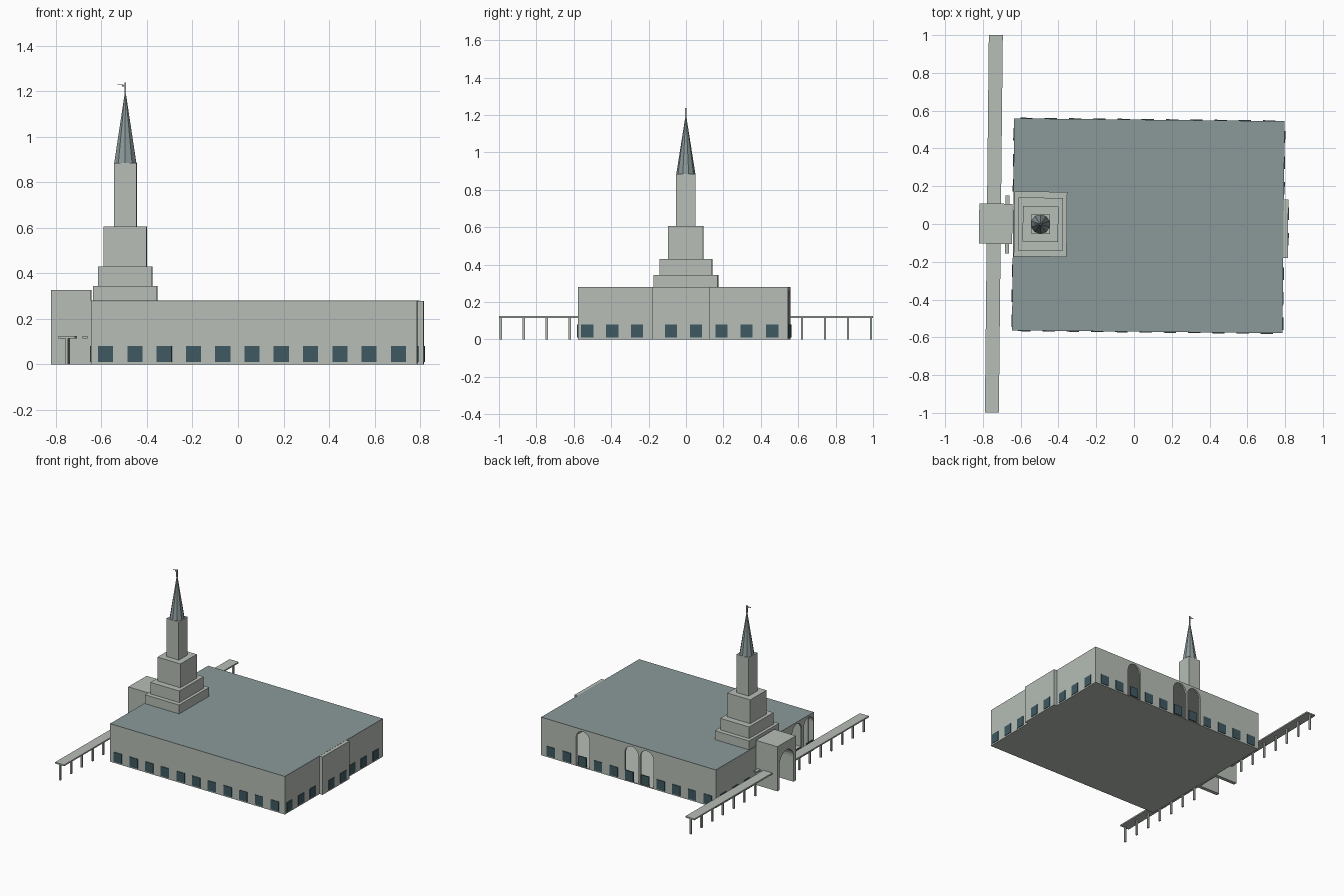
import bpy, bmesh, math
from mathutils import Matrix, Vector

cube = bpy.data.objects.get("Cube")
if cube:
    bpy.data.objects.remove(cube, do_unlink=True)

TURN = Matrix.Rotation(math.radians(-0.6), 4, 'Z')   # whole site is slightly turned


def material(name, r, g, b):
    m = bpy.data.materials.new(name)
    m.use_nodes = True
    m.diffuse_color = (r, g, b, 1)
    m.node_tree.nodes["Principled BSDF"].inputs["Base Color"].default_value = (r, g, b, 1)
    return m


STONE = material("pale stone", 0.47, 0.51, 0.47)
ROOF = material("blue grey roof", 0.26, 0.32, 0.32)
GLASS = material("dark blue glass", 0.05, 0.10, 0.12)


def finish(name, bm, mat):
    bmesh.ops.recalc_face_normals(bm, faces=bm.faces)
    bm.transform(TURN)
    mesh = bpy.data.meshes.new(name)
    bm.to_mesh(mesh)
    bm.free()
    mesh.materials.append(mat)
    obj = bpy.data.objects.new(name, mesh)
    bpy.context.collection.objects.link(obj)
    return obj


def add_box(bm, lo, hi):
    lo, hi = Vector(lo), Vector(hi)
    size = Matrix.Diagonal((*(hi - lo), 1))
    bmesh.ops.create_cube(bm, size=1, matrix=Matrix.Translation((lo + hi) / 2) @ size)


def boxes(name, mat, *pairs):
    bm = bmesh.new()
    for lo, hi in pairs:
        add_box(bm, lo, hi)
    return finish(name, bm, mat)


def arch(name, centre, width, height, depth, along):
    """Round-topped cutter; along is the axis it pierces."""
    bm = bmesh.new()
    r = width / 2
    outline = [(-r, -0.02), (r, -0.02)]
    for i in range(13):
        a = math.pi * i / 12
        outline.append((r * math.cos(a), height - r + r * math.sin(a)))
    if along == 'y':
        verts = [bm.verts.new((centre[0] + u, centre[1] - depth / 2, v)) for u, v in outline]
        push = Vector((0, depth, 0))
    else:
        verts = [bm.verts.new((centre[0] - depth / 2, centre[1] + u, v)) for u, v in outline]
        push = Vector((depth, 0, 0))
    face = bm.faces.new(verts)
    out = bmesh.ops.extrude_face_region(bm, geom=[face])["geom"]
    bmesh.ops.translate(bm, vec=push, verts=[g for g in out if isinstance(g, bmesh.types.BMVert)])
    return finish(name, bm, STONE)


def carve(obj, cutter):
    mod = obj.modifiers.new("cut", 'BOOLEAN')
    mod.operation = 'DIFFERENCE'
    mod.solver = 'EXACT'
    mod.object = cutter
    bpy.context.view_layer.objects.active = obj
    bpy.ops.object.modifier_apply(modifier=mod.name)
    bpy.data.objects.remove(cutter, do_unlink=True)


# Main hall: hollow shell with tall arched openings
X0, X1, Y0, Y1, H = -0.64, 0.792, -0.57, 0.5525, 0.28
W = 0.014
hall = boxes("hall_walls", STONE, ((X0, Y0, 0), (X1, Y1, H - 0.003)))
carve(hall, boxes("hollow", STONE, ((X0 + W, Y0 + W, 0.006), (X1 - W, Y1 - W, H - 0.012))))


def arch_floor_cut(centre, along):
    cutter = arch("arch_cutter", centre, 0.11, 0.265, 0.08, along)
    for v in cutter.data.vertices:
        v.co.z = max(v.co.z, 0.006)
    carve(hall, cutter)


for x in (0.45, 0.05, -0.075):
    arch_floor_cut((x, Y1), 'y')
for y in (-0.376, -0.51):
    arch_floor_cut((X0, y), 'x')
boxes("hall_roof", ROOF, ((X0, Y0, H - 0.003), (X1, Y1, H)))

# Shallow projecting bay on the end wall
BAY = 0.816
boxes("end_bay", STONE, ((X1 - 0.01, -0.172, 0), (BAY, 0.137, H - 0.001)))

# Windows in rows along every wall
T, HALF, LOW, HIGH = 0.004, 0.033, 0.01, 0.081
long_row = [-0.575 + 0.1285 * i for i in range(11)]
side_row = [-0.52, -0.386, -0.254, -0.072, 0.062, 0.198, 0.332, 0.469]
panes = []
for x in long_row:
    for y in (Y0, Y1):
        panes.append(((x - HALF, y - T, LOW), (x + HALF, y + T, HIGH)))
for y in side_row:
    wall = BAY if -0.17 < y < 0.13 else X1
    panes.append(((wall - T, y - HALF, LOW), (wall + T, y + HALF, HIGH)))
    if abs(y) > 0.15:
        panes.append(((X0 - T, y - HALF, LOW), (X0 + T, y + HALF, HIGH)))
boxes("windows", GLASS, *panes)

# Entrance porch with an arched passage
porch = boxes("entrance_porch", STONE, ((-0.82, -0.112, 0), (X0 - 0.004, 0.1, 0.328)))
carve(porch, arch("porch_cutter", (-0.76, -0.006), 0.16, 0.265, 0.21, 'x'))
boxes("porch_canopies", STONE,
      ((-0.682, 0.1, 0.114), (-0.66, 0.145, 0.124)),
      ((-0.682, -0.162, 0.114), (-0.66, -0.112, 0.124)))

# Covered walkways on both sides of the porch
XC = -0.742
boxes("walkway_roofs", STONE,
      ((XC - 0.037, 0.1, 0.114), (XC + 0.037, 0.992, 0.124)),
      ((XC - 0.037, -1.006, 0.114), (XC + 0.037, -0.112, 0.124)))
posts = []
for side in (-1, 1):
    for i in range(7):
        y = side * (0.99 - 0.123 * i) - 0.008
        posts.append(((XC - 0.006, y - 0.006, 0), (XC + 0.006, y + 0.006, 0.114)))
boxes("walkway_posts", STONE, *posts)

# Stepped tower: half width, half depth, bottom, top
CX, CY = -0.495, -0.006
tiers = [(0.14, 0.172, H, 0.345), (0.118, 0.14, 0.345, 0.43),
         (0.094, 0.094, 0.43, 0.605), (0.05, 0.051, 0.605, 0.885)]
for i, (a, b, low, high) in enumerate(tiers):
    boxes(f"tower_tier_{i + 1}", STONE, ((CX - a, CY - b, low), (CX + a, CY + b, high)))

# Faceted spire
bm = bmesh.new()
bmesh.ops.create_cone(bm, cap_ends=True, segments=10, radius1=0.051, radius2=0.002, depth=0.31,
                      matrix=Matrix.Translation((CX, CY, 1.04)))
finish("spire", bm, ROOF)

# Small finial figure holding a horn
boxes("finial", STONE,
      ((CX - 0.004, CY - 0.004, 1.185), (CX + 0.004, CY + 0.004, 1.238)),
      ((CX - 0.015, CY - 0.002, 1.222), (CX, CY + 0.002, 1.227)),
      ((CX - 0.034, CY - 0.002, 1.23), (CX - 0.008, CY + 0.002, 1.233)))
